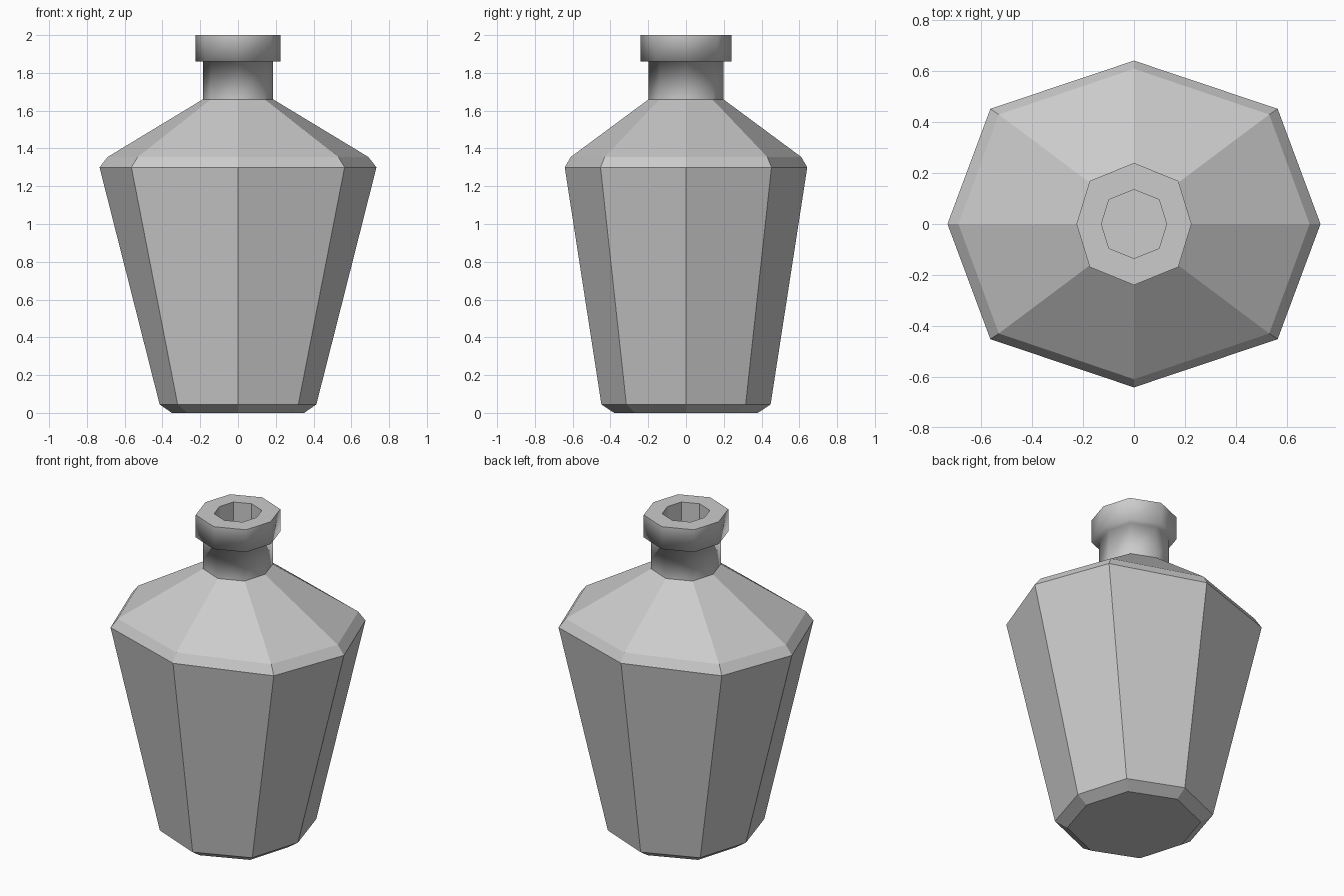
import bpy, bmesh

if "Cube" in bpy.data.objects:
    bpy.data.objects.remove(bpy.data.objects["Cube"])

# Slightly stretched octagon, scaled by the x and y radius of each ring
OCTAGON = [(1, 0), (0.77, 0.705), (0, 1), (-0.77, 0.705),
           (-1, 0), (-0.77, -0.705), (0, -1), (0.77, -0.705)]

# Outline from the base up and down into the mouth:
# (x radius, y radius, height, smooth band above this ring)
PROFILE = [
    (0.35, 0.38, 0.00, False),    # base
    (0.415, 0.448, 0.045, False),  # tapered body
    (0.733, 0.642, 1.30, False),  # shoulder bevel
    (0.69, 0.61, 1.355, False),   # shoulder
    (0.186, 0.198, 1.66, True),   # neck
    (0.186, 0.198, 1.86, True),   # underside of lip
    (0.226, 0.24, 1.86, True),    # lip
    (0.226, 0.24, 2.00, False),   # lip top
    (0.128, 0.135, 2.00, False),  # mouth wall
    (0.128, 0.135, 1.80, False),  # mouth floor
]


def build_bottle():
    bm = bmesh.new()
    rings = [[bm.verts.new((x * rx, y * ry, z)) for x, y in OCTAGON]
             for rx, ry, z, _ in PROFILE]
    n = len(OCTAGON)
    # Bridge neighbouring rings
    for row, (low, high) in enumerate(zip(rings, rings[1:])):
        for i in range(n):
            j = (i + 1) % n
            face = bm.faces.new((low[i], low[j], high[j], high[i]))
            face.smooth = PROFILE[row][3]
    # Close the base and the mouth floor
    bm.faces.new(rings[0][::-1])
    bm.faces.new(rings[-1])
    mesh = bpy.data.meshes.new("bottle")
    bm.to_mesh(mesh)
    bm.free()
    bottle = bpy.data.objects.new("bottle", mesh)
    bpy.context.collection.objects.link(bottle)


build_bottle()
